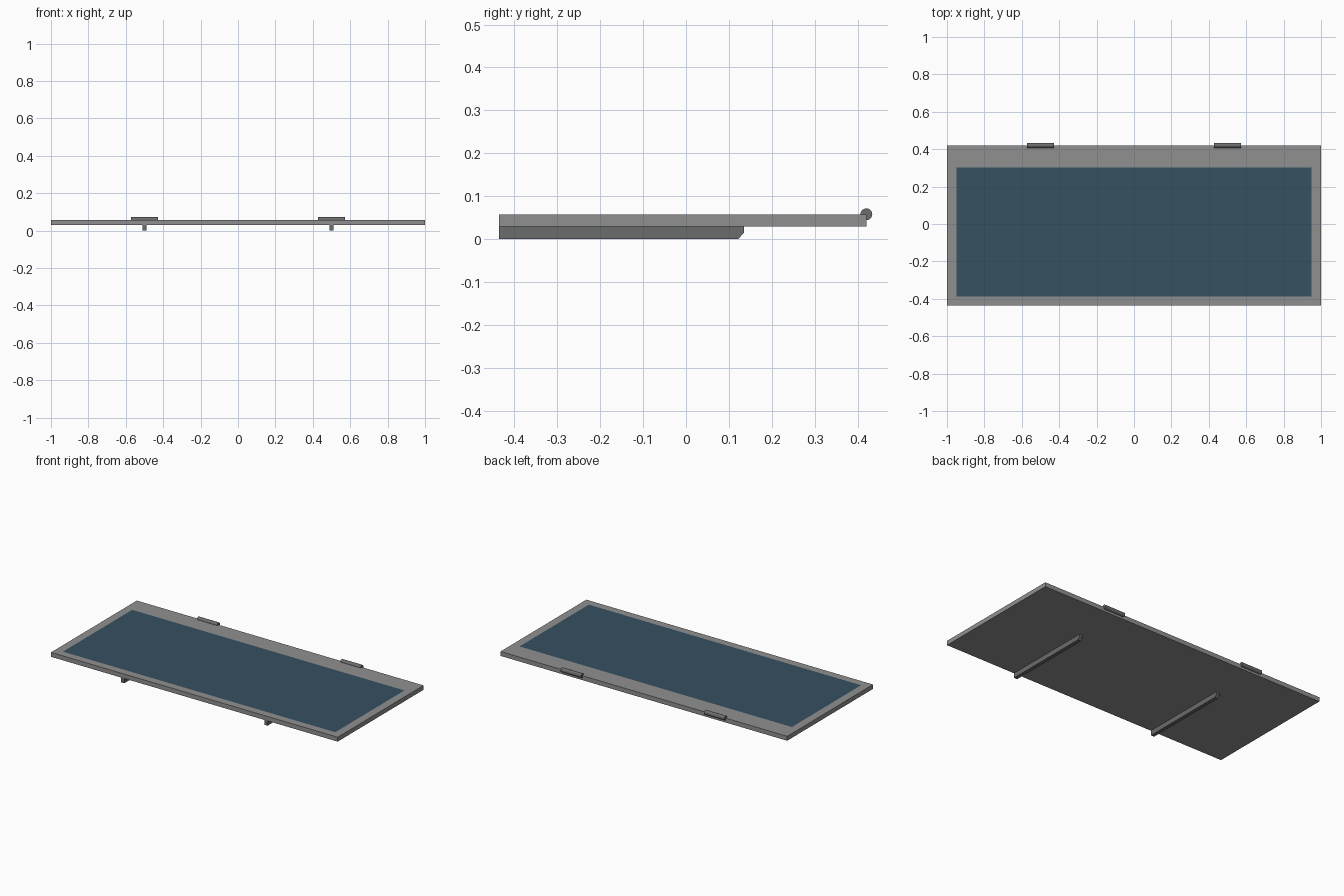
import bpy, bmesh, math
from mathutils import Matrix

if "Cube" in bpy.data.objects:
    bpy.data.objects.remove(bpy.data.objects["Cube"])


def material(name, rgb):
    m = bpy.data.materials.new(name)
    m.diffuse_color = (*rgb, 1)
    m.use_nodes = True
    m.node_tree.nodes["Principled BSDF"].inputs["Base Color"].default_value = m.diffuse_color
    return m


GREY = material("light grey", (0.28, 0.28, 0.28))
DARK = material("dark grey", (0.145, 0.15, 0.152))
BLUE = material("slate blue", (0.037, 0.083, 0.118))


def make_object(name, bm, *mats):
    bmesh.ops.recalc_face_normals(bm, faces=bm.faces)
    me = bpy.data.meshes.new(name)
    bm.to_mesh(me)
    bm.free()
    for m in mats:
        me.materials.append(m)
    ob = bpy.data.objects.new(name, me)
    bpy.context.collection.objects.link(ob)
    return ob


# Panel board with the blue field cut into its top face
X, Y0, Y1, Z0, Z1 = 1.0, -0.435, 0.42, 0.03, 0.058
bm = bmesh.new()
bmesh.ops.create_cube(bm, size=1, matrix=Matrix.Translation((0, (Y0 + Y1) / 2, (Z0 + Z1) / 2))
                      @ Matrix.Diagonal((2 * X, Y1 - Y0, Z1 - Z0, 1)))
top = max(bm.faces, key=lambda f: f.calc_center_median().z)
bmesh.ops.inset_region(bm, faces=[top], thickness=0.04)
for v in top.verts:
    v.co.x = math.copysign(0.95, v.co.x)
    v.co.y = 0.302 if v.co.y > 0 else -0.388
    v.co.z = Z1
top.material_index = 1
make_object("panel", bm, GREY, BLUE)

# Support ribs below: side profile with a chamfered rear end, extruded in x
PROFILE = [(Y0, 0.002), (0.121, 0.002), (0.135, 0.015), (0.135, Z0), (Y0, Z0)]
W = 0.0115
for side, x in (("left", -0.5), ("right", 0.5)):
    bm = bmesh.new()
    face = bm.faces.new([bm.verts.new((x - W, y, z)) for y, z in PROFILE])
    ext = bmesh.ops.extrude_face_region(bm, geom=[face])
    bmesh.ops.translate(bm, vec=(2 * W, 0, 0),
                        verts=[g for g in ext["geom"] if isinstance(g, bmesh.types.BMVert)])
    for v in bm.verts:
        v.co.z = 0 if v.co.z < 0.01 else v.co.z
    make_object(side + "_rib", bm, DARK)

    # Hinge barrel on the rear top edge
    bm = bmesh.new()
    bmesh.ops.create_cone(bm, cap_ends=True, segments=20, radius1=0.0138, radius2=0.0138, depth=0.142,
                          matrix=Matrix.Translation((x, Y1, Z1)) @ Matrix.Rotation(math.pi / 2, 4, 'Y'))
    for f in bm.faces:
        f.smooth = len(f.verts) == 4
    make_object(side + "_hinge", bm, DARK)
